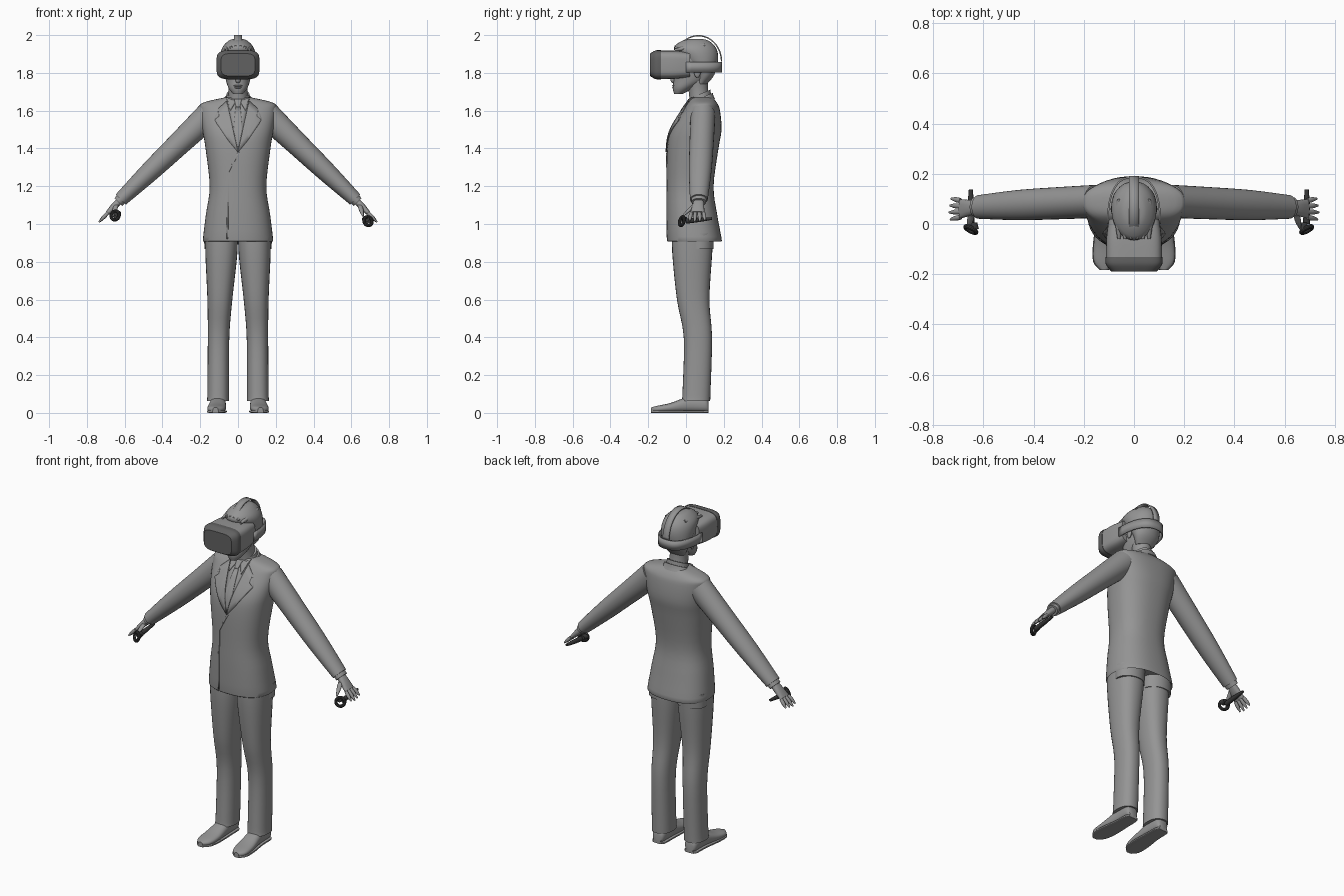
import bpy, bmesh, math
from mathutils import Vector
from mathutils.bvhtree import BVHTree

if "Cube" in bpy.data.objects:
    bpy.data.objects.remove(bpy.data.objects["Cube"])

X, Y, Z = Vector((1, 0, 0)), Vector((0, 1, 0)), Vector((0, 0, 1))


def material(name, value):
    mat = bpy.data.materials.new(name)
    mat.use_nodes = True
    colour = (value, value, value, 1)
    mat.diffuse_color = colour
    mat.node_tree.nodes["Principled BSDF"].inputs["Base Color"].default_value = colour
    return mat


GREY = material("mid grey", .3)
DARK = material("dark grey", .12)
BLACK = material("charcoal", .04)


def finish(name, bm, mat, thickness=0):
    """Turn a bmesh into a smooth-shaded object with sharp creases."""
    bmesh.ops.recalc_face_normals(bm, faces=bm.faces)
    mesh = bpy.data.meshes.new(name)
    bm.to_mesh(mesh)
    bm.free()
    mesh.materials.append(mat)
    part = bpy.data.objects.new(name, mesh)
    bpy.context.collection.objects.link(part)
    bpy.ops.object.select_all(action="DESELECT")
    part.select_set(True)
    bpy.context.view_layer.objects.active = part
    bpy.ops.object.shade_smooth_by_angle(angle=math.radians(40))
    if thickness:
        solid = part.modifiers.new("thickness", "SOLIDIFY")
        solid.thickness = thickness
        solid.offset = 0
    return part


def spline(rows, steps):
    """Smooth curve through rows of numbers."""
    out = []
    last = len(rows) - 1
    for i in range(last):
        before, here, there, after = (rows[max(0, min(last, i + k))] for k in (-1, 0, 1, 2))
        for step in range(steps):
            t = step / steps
            out.append([q + t / 2 * (r - p + t * (2 * p - 5 * q + 4 * r - w + t * (3 * (q - r) + w - p)))
                        for p, q, r, w in zip(before, here, there, after)])
    return out + [rows[last]]


def rounded(angle, power):
    """Point on a unit superellipse."""
    return [math.copysign(abs(c) ** (2 / power), c) for c in (math.cos(angle), math.sin(angle))]


def loft(name, rings, mat=GREY, u=X, v=Y, power=2, sides=28):
    """Skin rings of (x, y, z, radius along u, radius along v)."""
    bm = bmesh.new()
    loops = []
    for x, y, z, ru, rv in spline(rings, 4):
        centre = Vector((x, y, z))
        outline = [rounded(math.tau * k / sides, power) for k in range(sides)]
        loops.append([bm.verts.new(centre + u * ru * a + v * rv * b) for a, b in outline])
    for low, high in zip(loops, loops[1:]):
        for k in range(sides):
            n = (k + 1) % sides
            bm.faces.new((low[k], low[n], high[n], high[k]))
    bm.faces.new(loops[0])
    bm.faces.new(loops[-1])
    return finish(name, bm, mat)


def column(name, rows, x=0, **style):
    """Upright loft from (height, half width, front, back)."""
    return loft(name, [(x, (f + b) / 2, z, w, (b - f) / 2) for z, w, f, b in rows], **style)


def limb(name, start, end, radii, **style):
    """Straight loft with evenly spaced radii."""
    start, end = Vector(start), Vector(end)
    return loft(name, [(*start.lerp(end, i / (len(radii) - 1)), *pair) for i, pair in enumerate(radii)], **style)


def ball(name, centre, size):
    bm = bmesh.new()
    bmesh.ops.create_uvsphere(bm, u_segments=16, v_segments=10, radius=1)
    bmesh.ops.scale(bm, vec=size, verts=bm.verts)
    bmesh.ops.translate(bm, vec=centre, verts=bm.verts)
    return finish(name, bm, GREY)


def arch(name, centre, u, v, across, power=2):
    """Thin band along half a superellipse."""
    bm = bmesh.new()
    pairs = []
    for k in range(33):
        a, b = rounded(math.pi * k / 32, power)
        spot = Vector(centre) + u * a + v * b
        pairs.append([bm.verts.new(spot - across), bm.verts.new(spot + across)])
    for low, high in zip(pairs, pairs[1:]):
        bm.faces.new((*low, *reversed(high)))
    return finish(name, bm, GREY, .007)


# Jacket body, with the hem turned up inside
jacket = column("jacket", [
    (.94, .17, -.08, .17), (.91, .186, -.1, .19), (1.05, .17, -.104, .165), (1.2, .15, -.103, .146),
    (1.4, .172, -.1, .172), (1.5, .188, -.08, .188), (1.6, .2, -.02, .18), (1.64, .19, .01, .165),
    (1.67, .07, .03, .14)], power=2.4, sides=48)
surface = bmesh.new()
surface.from_mesh(jacket.data)
tree = BVHTree.FromBMesh(surface)
surface.free()


def drape(name, outline, lift, flip=1):
    """Lay a thin flat shape on the front of the jacket."""
    bm = bmesh.new()
    bm.faces.new([bm.verts.new((x * flip, -1, z)) for x, z in outline])
    bmesh.ops.triangulate(bm, faces=bm.faces[:])
    bmesh.ops.subdivide_edges(bm, edges=bm.edges[:], cuts=5, use_grid_fill=True)
    for vert in bm.verts:
        hit = tree.ray_cast(vert.co, Y)[0]
        vert.co.y = (hit.y if hit else .04) - lift
    return finish(name, bm, GREY, .005)


# Shirt front, tie, lapels, collars and closing edge
drape("shirt_front", [(-.06, 1.66), (0, 1.38), (.06, 1.66)], .001)
drape("tie", [(-.012, 1.62), (-.024, 1.5), (0, 1.39), (.024, 1.5), (.012, 1.62)], .005)
drape("tie_knot", [(-.02, 1.66), (-.01, 1.62), (.01, 1.62), (.02, 1.66)], .009)
for side, flip in (("left", 1), ("right", -1)):
    drape(side + "_lapel", [(.06, 1.65), (0, 1.38), (.05, 1.44), (.125, 1.55), (.1, 1.57), (.105, 1.61)], .005, flip)
    drape(side + "_shirt_collar", [(.06, 1.67), (.01, 1.65), (.04, 1.6)], .008, flip)
drape("closing_edge", [(0, 1.38), (-.057, 1.27), (-.06, .92), (-.052, .92), (-.05, 1.27), (.008, 1.38)], .001)
tilt = Vector((0, .92, .39))
limb("jacket_collar", (0, .08, 1.63), (0, .084, 1.67), [(.1, .08), (.083, .07), (.07, .062)], v=tilt)
limb("shirt_collar_band", (0, .078, 1.65), (0, .078, 1.69), [(.066, .062), (.06, .055)], v=tilt)

# Neck, head, hair and face
limb("neck", (0, .075, 1.64), (0, .055, 1.78), [(.055, .055), (.05, .052), (.056, .06)])
column("head", [(1.687, .025, -.062, -.02), (1.72, .05, -.07, .04), (1.77, .066, -.065, .12), (1.85, .077, -.065, .15),
                (1.92, .075, -.06, .15), (1.96, .03, 0, .1)])
column("hair", [(1.74, .05, .05, .11), (1.79, .077, .05, .15), (1.87, .09, -.02, .17), (1.93, .085, -.065, .16),
                (1.97, .05, -.02, .12), (1.98, .02, .03, .08)])
for i in range(6):
    x = (i - 2.5) * .024
    crown = 1.965 - x * x * 5
    limb(f"hair_lock_{i + 1}", (x, -.06, crown - .025), (x, .1, crown), [(.006, .006), (.016, .014), (.008, .008)],
         v=Z, sides=10)
ball("nose", (0, -.068, 1.765), (.014, .014, .02))
ball("upper_lip", (0, -.062, 1.732), (.024, .011, .005))
ball("lower_lip", (0, -.062, 1.722), (.02, .011, .006))

# Headset with its dark front and straps
box = dict(v=Z, power=4.5, sides=48)
limb("headset_body", (0, .02, 1.843), (0, -.135, 1.843), [(.1, .066), (.11, .074), (.111, .075)], **box)
limb("headset_front", (0, -.132, 1.843), (0, -.19, 1.843), [(.113, .077), (.112, .076), (.09, .06)], mat=DARK, **box)
arch("head_strap", (0, 0, 1.83), X * .104, Y * .187, Z * .027, power=2.5)
arch("top_strap", (0, .065, 1.86), Y * .123, Z * .137, X * .02)

for side, s in (("left", 1), ("right", -1)):
    def at(x, y, z):
        return Vector((x * s, y, z))

    across = at(.707, 0, .707)
    wrist = at(.62, .068, 1.13)
    knuckles = at(.69, .06, 1.058)
    reach = at(.047, 0, -.049)

    # Ear, sleeve and shirt cuff
    ball(side + "_ear", at(.084, .06, 1.805), (.009, .018, .03))
    limb(side + "_sleeve", at(.15, .09, 1.58), wrist, [(.072, .066), (.062, .064), (.053, .06), (.038, .047)], u=across)
    limb(side + "_cuff", wrist, wrist + reach * .3, [(.03, .04), (.029, .039)], u=across)

    # Palm, fingers and thumb
    limb(side + "_palm", wrist, knuckles, [(.018, .025), (.018, .032), (.012, .038)], u=across, power=2.5, sides=16)
    for i, finger in enumerate(("index", "middle", "ring", "little")):
        spread = Y * (i - 1.5) * .022
        length = 1 - abs(i - 1.2) * .1
        limb(f"{side}_{finger}_finger", knuckles + spread, knuckles + reach * length + spread * 1.25,
             [(.009, .01), (.01, .01), (.004, .004)], u=across, sides=10)
    limb(side + "_thumb", at(.645, .045, 1.1), at(.662, -.018, 1.04), [(.013, .014), (.012, .013), (.004, .005)],
         sides=12)

    # Hand controller: grip, head and ring
    hold = at(.688, 0, 1.015) if s > 0 else at(.65, 0, 1.045)
    limb(side + "_controller_grip", hold + Y * .138 + Z * .014, hold, [(.008, .007), (.013, .012), (.014, .014)],
         mat=BLACK, v=Z, sides=14)
    limb(side + "_controller_head", hold + at(-.012, .006, .01), hold + at(-.012, -.02, .01),
         [(.014, .012), (.02, .016)], mat=BLACK, v=Z, sides=14)
    bpy.ops.mesh.primitive_torus_add(location=hold - Y * .022, rotation=(1.3, 0, s / 2), major_radius=.024,
                                     minor_radius=.009, major_segments=24, minor_segments=10)
    ring = bpy.context.object
    ring.name = side + "_controller_ring"
    ring.data.materials.append(BLACK)
    bpy.ops.object.shade_smooth_by_angle()

    # Trouser leg, with the seat flap under the jacket
    loft(side + "_trouser_leg", [
        (.088 * s, .035, 1, .085, .108), (.088 * s, .033, .85, .085, .106), (.096 * s, .038, .6, .066, .086),
        (.103 * s, .063, .4, .057, .075), (.105 * s, .056, .12, .057, .074), (.106 * s, .053, .064, .058, .075)],
         power=2.3)
    limb(side + "_seat_flap", at(.092, .075, .868), at(.092, .075, .95), [(.086, .07), (.088, .074)])

    # Shoe upper and sole, from (y, half width, height)
    tread = [(.12, .025, .055), (.1, .038, .08), (.02, .041, .085), (-.08, .049, .05), (-.15, .043, .035),
             (-.184, .014, .026)]
    toe_out = [.106 * s + max(0, -y) * .07 * s for y, w, h in tread]
    loft(side + "_shoe", [(x, y, h / 2 + .003, w, h / 2) for x, (y, w, h) in zip(toe_out, tread)], v=Z, power=2.4)
    loft(side + "_sole", [(x, y, .007, w + .003, .007) for x, (y, w, h) in zip(toe_out, tread)], v=Z, power=5)
